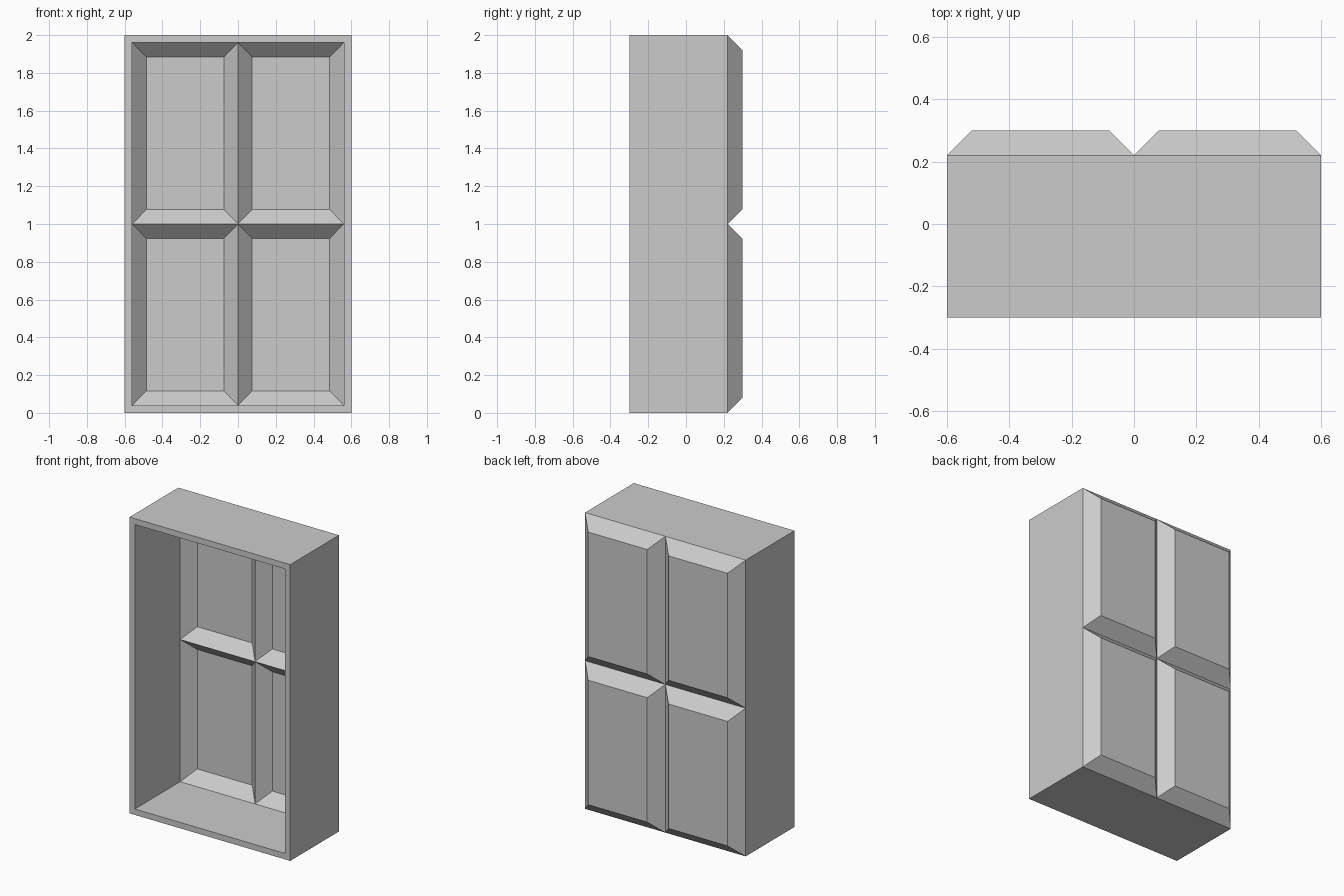
import bpy, bmesh

if "Cube" in bpy.data.objects:
    bpy.data.objects.remove(bpy.data.objects["Cube"])

FRONT = -0.30


def skin(bm, half_w, z0, z1, y_base, y_peak, inset_x, inset_z):
    """Open-fronted tray: four side walls and a back of 2 x 2 bevelled panels.
    Returns the front rim vertices."""
    xs = (-half_w, 0.0, half_w)
    zs = (z0, (z0 + z1) / 2, z1)
    grid = [[bm.verts.new((x, y_base, z)) for z in zs] for x in xs]

    # Raised panels: a flat face with four sloping borders
    for i in range(2):
        for j in range(2):
            base = [grid[i][j], grid[i + 1][j], grid[i + 1][j + 1], grid[i][j + 1]]
            signs = ((1, 1), (-1, 1), (-1, -1), (1, -1))
            top = [bm.verts.new((v.co.x + sx * inset_x, y_peak, v.co.z + sz * inset_z))
                   for v, (sx, sz) in zip(base, signs)]
            bm.faces.new(top)
            for k in range(4):
                n = (k + 1) % 4
                bm.faces.new((base[k], base[n], top[n], top[k]))

    # Side walls, running from the back grid's border to the front rim
    border = [grid[0][0], grid[1][0], grid[2][0], grid[2][1],
              grid[2][2], grid[1][2], grid[0][2], grid[0][1]]
    rim = [bm.verts.new((border[2 * k].co.x, FRONT, border[2 * k].co.z)) for k in range(4)]
    for k in range(4):
        n = (k + 1) % 4
        bm.faces.new((rim[k], rim[n], border[(2 * k + 2) % 8],
                      border[2 * k + 1], border[2 * k]))
    return rim


bm = bmesh.new()
# Outside and inside of the case
outer = skin(bm, 0.60, 0.0, 2.0, 0.22, 0.30, 0.08, 0.08)
inner = skin(bm, 0.56, 0.04, 1.96, 0.182, 0.259, 0.075, 0.077)
# Front lip joining the two
for k in range(4):
    n = (k + 1) % 4
    bm.faces.new((outer[k], outer[n], inner[n], inner[k]))
bmesh.ops.recalc_face_normals(bm, faces=bm.faces)

mesh = bpy.data.meshes.new("panelled_case")
bm.to_mesh(mesh)
bm.free()
case = bpy.data.objects.new("panelled_case", mesh)
bpy.context.collection.objects.link(case)
